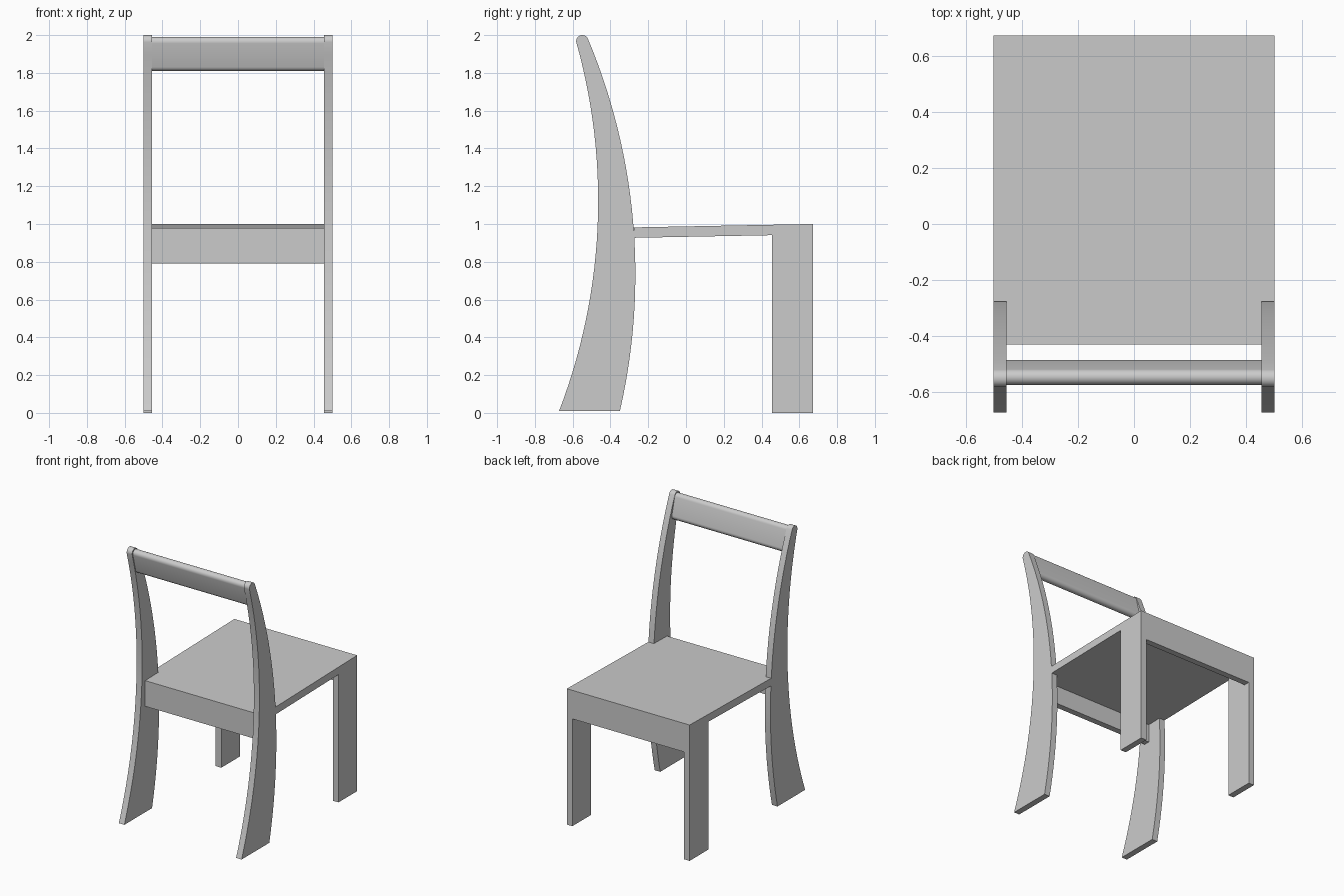
import bpy, bmesh
from math import cos, sin, pi, atan2
from mathutils import Vector

if "Cube" in bpy.data.objects:
    bpy.data.objects.remove(bpy.data.objects["Cube"])

W, T = 0.5, 0.045          # half width, board thickness
INNER = W - T


def prism(name, points, offset, smooth=True):
    """Solid from a 3D polygon pushed along an offset vector."""
    bm = bmesh.new()
    face = bm.faces.new([bm.verts.new(p) for p in points])
    out = bmesh.ops.extrude_face_region(bm, geom=[face])
    moved = [v for v in out["geom"] if isinstance(v, bmesh.types.BMVert)]
    bmesh.ops.translate(bm, verts=moved, vec=offset)
    bmesh.ops.recalc_face_normals(bm, faces=bm.faces)
    mesh = bpy.data.meshes.new(name)
    bm.to_mesh(mesh)
    bm.free()
    obj = bpy.data.objects.new(name, mesh)
    bpy.context.collection.objects.link(obj)
    if smooth:
        bpy.ops.object.select_all(action='DESELECT')
        obj.select_set(True)
        bpy.context.view_layer.objects.active = obj
        bpy.ops.object.shade_smooth_by_angle(angle=pi / 6)
    return obj


def side_prism(name, profile, x0, x1, smooth=True):
    """Extrude a (y, z) profile from x0 to x1."""
    return prism(name, [(x0, y, z) for y, z in profile], (x1 - x0, 0, 0), smooth)


def arc(a, b, c, n):
    """Circular arc from a through b to c, n segments."""
    (ax, ay), (bx, by), (cx, cy) = a, b, c
    d = 2 * (ax * (by - cy) + bx * (cy - ay) + cx * (ay - by))
    sa, sb, sc = ax * ax + ay * ay, bx * bx + by * by, cx * cx + cy * cy
    o = Vector(((sa * (by - cy) + sb * (cy - ay) + sc * (ay - by)) / d,
                (sa * (cx - bx) + sb * (ax - cx) + sc * (bx - ax)) / d))
    r = (Vector(a) - o).length
    t0 = atan2(ay - o.y, ax - o.x)
    tb = (atan2(by - o.y, bx - o.x) - t0) % (2 * pi)
    t1 = (atan2(cy - o.y, cx - o.x) - t0) % (2 * pi)
    if tb > t1:
        t1 -= 2 * pi
    return [(o.x + r * cos(t0 + t1 * i / n), o.y + r * sin(t0 + t1 * i / n))
            for i in range(n + 1)]


def seat_z(y, drop=0.0):
    return 1.0 - 0.019 * (0.672 - y) - drop


# Curved back posts with rounded tips
rear, tip, front = (-0.581, 1.963), (-0.552, 2.0), (-0.519, 1.98)
post = (arc((-0.672, 0.01), (-0.465, 1.127), rear, 28)
        + arc(rear, tip, front, 12)[1:]
        + arc(front, (-0.268, 0.74), (-0.35, 0.01), 28)[1:])
for side, label in ((-1, "left"), (1, "right")):
    side_prism(f"back_post_{label}", post, side * INNER, side * W)

# Front legs
for side, label in ((-1, "left"), (1, "right")):
    leg = [(0.455, 0), (0.672, 0), (0.672, seat_z(0.672, 0.055)), (0.455, seat_z(0.455, 0.055))]
    side_prism(f"front_leg_{label}", leg, side * INNER, side * W, False)

# Sloping seat, notched around the back posts
plan = [(-W, 0.672), (-W, -0.276), (-INNER, -0.276), (-INNER, -0.43)]
plan += [(-x, y) for x, y in reversed(plan)]
prism("seat", [(x, y, seat_z(y)) for x, y in plan], (0, 0, -0.055), False)

# Aprons under the front and back seat edges
for name, y0, y1 in (("front_apron", 0.672 - T, 0.672), ("back_apron", -0.43, -0.43 + T)):
    board = [(y0, 0.79), (y1, 0.79), (y1, seat_z(y1, 0.055)), (y0, seat_z(y0, 0.055))]
    side_prism(name, board, -INNER, INNER, False)

# Leaning top slat with rounded edges
low, high, r = Vector((-0.513, 1.838)), Vector((-0.545, 1.963)), 0.028
lean = atan2(high.y - low.y, high.x - low.x)
slat = []
for centre, start in ((high, lean - pi / 2), (low, lean + pi / 2)):
    slat += [(centre.x + r * cos(start + pi * i / 12), centre.y + r * sin(start + pi * i / 12))
             for i in range(13)]
side_prism("top_slat", slat, -INNER, INNER)
